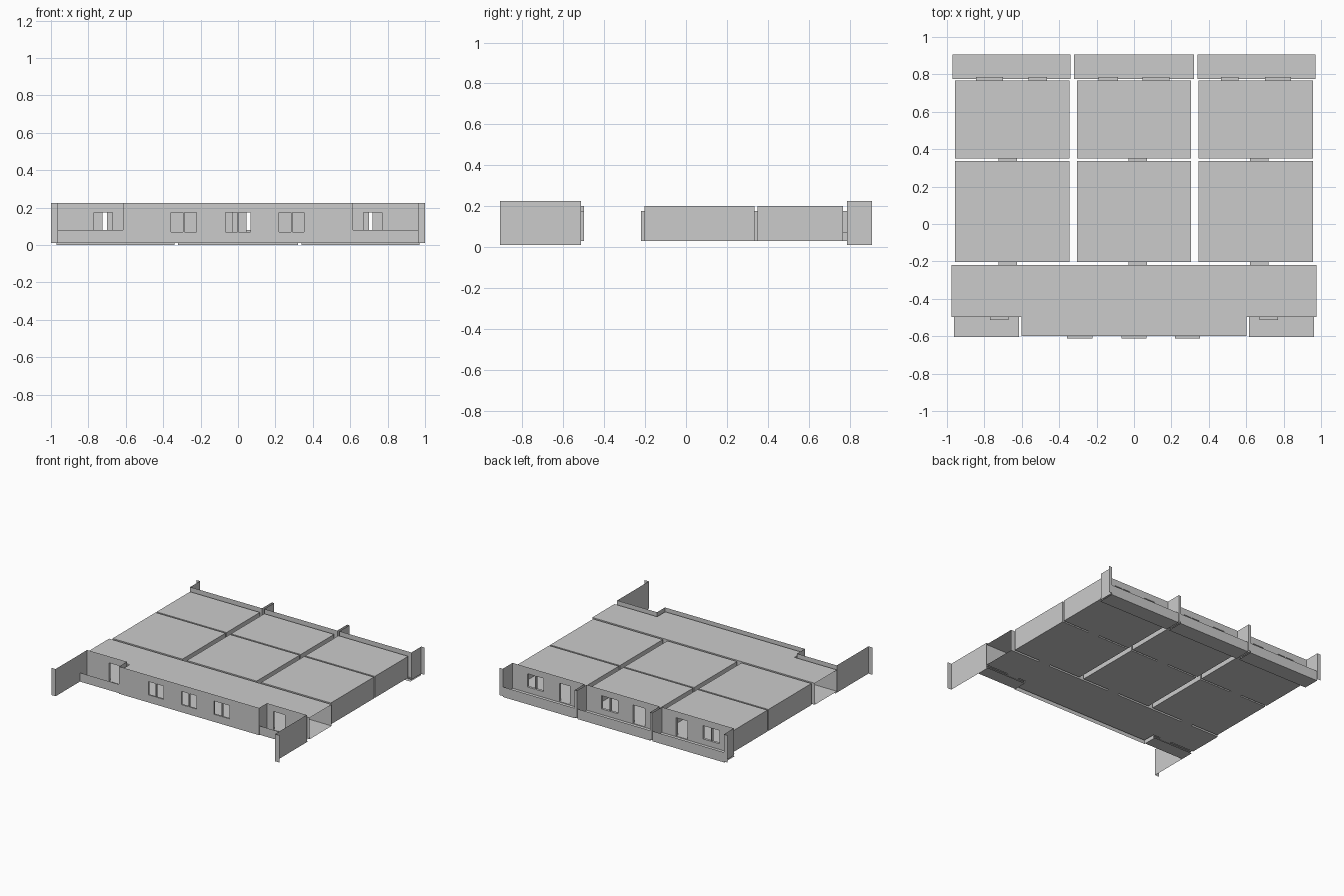
import bpy, bmesh

if "Cube" in bpy.data.objects:
    bpy.data.objects.remove(bpy.data.objects["Cube"])

FLOOR, CEIL = 0.03, 0.20          # inner room shell
LOW, HIGH = 0.01, 0.226           # outer facade
DOOR, WIN = (FLOOR, 0.175), (0.07, 0.175)


def build(name, quads):
    bm = bmesh.new()
    for q in quads:
        bm.faces.new([bm.verts.new(p) for p in q])
    bmesh.ops.remove_doubles(bm, verts=bm.verts, dist=1e-5)
    me = bpy.data.meshes.new(name)
    bm.to_mesh(me)
    bm.free()
    ob = bpy.data.objects.new(name, me)
    bpy.context.collection.objects.link(ob)
    return ob


def wall_x(x0, x1, y, z0, z1, holes=()):
    """Sheet along x with rectangular openings (xa, xb, za, zb)."""
    xs = sorted({x0, x1, *(v for h in holes for v in h[:2])})
    zs = sorted({z0, z1, *(v for h in holes for v in h[2:])})
    out = []
    for a, b in zip(xs, xs[1:]):
        for c, d in zip(zs, zs[1:]):
            mx, mz = (a + b) / 2, (c + d) / 2
            if not any(h[0] < mx < h[1] and h[2] < mz < h[3] for h in holes):
                out.append([(a, y, c), (b, y, c), (b, y, d), (a, y, d)])
    return out


def wall_y(x, y0, y1, z0, z1):
    return [[(x, y0, z0), (x, y1, z0), (x, y1, z1), (x, y0, z1)]]


def flat(x0, x1, y0, y1, z):
    return [[(x0, y0, z), (x1, y0, z), (x1, y1, z), (x0, y1, z)]]


def reveal(h, y0, y1):
    a, b, c, d = h
    return (flat(a, b, y0, y1, c) + flat(a, b, y0, y1, d)
            + wall_y(a, y0, y1, c, d) + wall_y(b, y0, y1, c, d))


def mullion(h, y0, y1):
    """Thin upright bar in the middle of a window."""
    m, w = (h[0] + h[1]) / 2, 0.004
    return (wall_x(m - w, m + w, y0, h[2], h[3]) + wall_x(m - w, m + w, y1, h[2], h[3])
            + wall_y(m - w, y0, y1, h[2], h[3]) + wall_y(m + w, y0, y1, h[2], h[3]))


def opening(name, h, y0, y1, window=False):
    build(name, reveal(h, y0, y1) + (mullion(h, y0, y1) if window else []))


# Three apartments: front room, back room, rear balcony
units = [
    dict(n="left", room=(-0.958, -0.345), bal=(-0.97, -0.34), door=(-0.725, -0.625),
         win=(-0.845, -0.70), exit=(-0.565, -0.465)),
    dict(n="middle", room=(-0.306, 0.306), bal=(-0.32, 0.32), door=(-0.03, 0.07),
         win=(0.045, 0.19), exit=(-0.19, -0.085)),
    dict(n="right", room=(0.345, 0.956), bal=(0.34, 0.97), door=(0.62, 0.72),
         win=(0.70, 0.84), exit=(0.465, 0.56)),
]
Y_HALL, Y_F0, Y_F1, Y_B0, Y_B1, Y_OUT, Y_PAR = -0.22, -0.203, 0.336, 0.349, 0.767, 0.787, 0.905

for u in units:
    n, (x0, x1) = u["n"], u["room"]
    door, win, ext = (*u["door"], *DOOR), (*u["win"], *WIN), (*u["exit"], *DOOR)
    for part, ya, yb, ha, hb in (("front_room", Y_F0, Y_F1, [door], [door]),
                                 ("back_room", Y_B0, Y_B1, [door], [win, ext])):
        build(f"{n}_{part}",
              flat(x0, x1, ya, yb, FLOOR) + flat(x0, x1, ya, yb, CEIL)
              + wall_y(x0, ya, yb, FLOOR, CEIL) + wall_y(x1, ya, yb, FLOOR, CEIL)
              + wall_x(x0, x1, ya, FLOOR, CEIL, ha) + wall_x(x0, x1, yb, FLOOR, CEIL, hb))
    opening(f"{n}_hall_door_reveal", door, Y_HALL, Y_F0)
    opening(f"{n}_inner_door_reveal", door, Y_F1, Y_B0)
    opening(f"{n}_back_window_frame", win, Y_B1, Y_OUT, True)
    opening(f"{n}_balcony_door_reveal", ext, Y_B1, Y_OUT)
    # rear facade and balcony
    b0, b1 = u["bal"]
    build(f"{n}_rear_facade", wall_x(b0, b1, Y_OUT, LOW, HIGH, [win, ext]))
    build(f"{n}_rear_balcony", flat(b0, b1, 0.775, Y_PAR, FLOOR - 0.005)
          + flat(b0, b1, 0.775, Y_PAR, 0.0)
          + wall_x(b0, b1, Y_PAR, 0.0, 0.08))

# Corridor with open ends and recessed front corners
front_wins = [(c - 0.067, c + 0.067, *WIN) for c in (-0.29, 0.0, 0.287)]
side_doors = {-1: (-0.77, -0.67, *DOOR), 1: (0.67, 0.77, *DOOR)}
hall_doors = [(*u["door"], *DOOR) for u in units]
Y_REC, Y_FRONT, X_REC, X_END = -0.498, -0.60, 0.602, 0.976

hall = wall_x(-X_END, X_END, Y_HALL, FLOOR, CEIL, hall_doors)
hall += wall_x(-X_REC, X_REC, Y_FRONT, FLOOR, CEIL, front_wins)
for z in (FLOOR, CEIL):
    hall += flat(-X_REC, X_REC, Y_FRONT, Y_HALL, z)
    hall += flat(-X_END, -X_REC, Y_REC, Y_HALL, z) + flat(X_REC, X_END, Y_REC, Y_HALL, z)
for s in (-1, 1):
    a, b = sorted((s * X_REC, s * X_END))
    hall += wall_x(a, b, Y_REC, FLOOR, CEIL, [side_doors[s]])
    hall += wall_y(s * X_REC, Y_FRONT, Y_REC, FLOOR, CEIL)
build("corridor", hall)

# Front facade sheet with window frames
build("front_facade", wall_x(-0.614, 0.614, -0.613, LOW, HIGH, front_wins))
for i, h in enumerate(front_wins):
    opening(f"front_window_frame_{i + 1}", h, -0.613, Y_FRONT, True)

for s, n in ((-1, "left"), (1, "right")):
    a, b = sorted((s * 0.614, s * 0.963))
    # recessed facade, its short return, and the corner balcony
    build(f"{n}_recess_facade", wall_x(a, b, -0.514, LOW, HIGH, [side_doors[s]])
          + wall_y(s * 0.614, -0.613, -0.514, LOW, HIGH))
    opening(f"{n}_recess_door_reveal", side_doors[s], -0.514, Y_REC)
    build(f"{n}_corner_balcony", flat(a, b, -0.605, Y_REC, FLOOR - 0.005)
          + flat(a, b, -0.605, Y_REC, LOW) + wall_x(a, b, -0.605, LOW, 0.08))
    # end fins with outward returns
    c, d = sorted((s * 0.963, s * 1.0))
    build(f"{n}_front_fin", wall_y(s * 0.963, -0.91, -0.514, LOW, HIGH)
          + wall_x(c, d, -0.91, LOW, HIGH))
    c, d = sorted((s * 0.97, s * 1.0))
    build(f"{n}_back_fin", wall_y(s * 0.97, Y_OUT, 0.91, LOW, HIGH)
          + wall_x(c, d, 0.91, LOW, HIGH))
    # party fin between balconies
    c, d = sorted((s * 0.32, s * 0.34))
    build(f"{n}_party_fin", wall_y(c, Y_OUT, 0.91, LOW, HIGH)
          + wall_y(d, Y_OUT, 0.91, LOW, HIGH) + wall_x(c, d, 0.91, LOW, HIGH))
